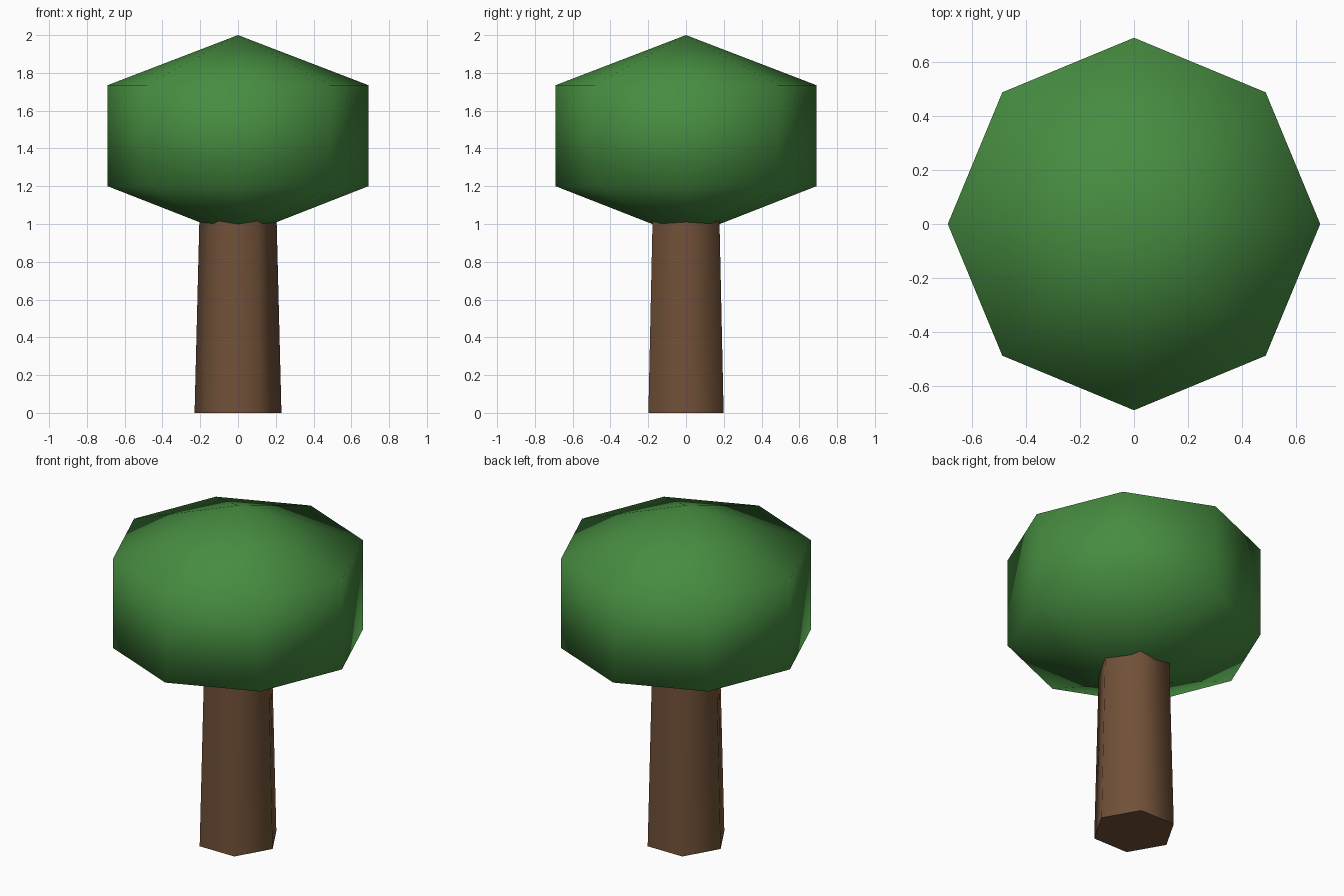
import bpy, bmesh, math

if "Cube" in bpy.data.objects:
    bpy.data.objects.remove(bpy.data.objects["Cube"])


def material(name, rgb):
    m = bpy.data.materials.new(name)
    m.diffuse_color = (*rgb, 1.0)
    m.use_nodes = True
    m.node_tree.nodes["Principled BSDF"].inputs["Base Color"].default_value = m.diffuse_color
    return m


def lathe(name, sides, rings, mat):
    """Stack of polygon rings (radius, z); a zero radius makes an apex, open ends are capped."""
    bm = bmesh.new()
    loops = []
    for r, z in rings:
        if r == 0:
            loops.append([bm.verts.new((0, 0, z))] * sides)
        else:
            loops.append([bm.verts.new((r * math.cos(math.tau * i / sides),
                                        r * math.sin(math.tau * i / sides), z))
                          for i in range(sides)])
    for a, b in zip(loops, loops[1:]):
        for i in range(sides):
            j = (i + 1) % sides
            bm.faces.new(dict.fromkeys((a[i], a[j], b[j], b[i])))
    for (r, z), loop in ((rings[0], loops[0]), (rings[-1], loops[-1])):
        if r > 0:
            bm.faces.new(loop)
    bmesh.ops.recalc_face_normals(bm, faces=bm.faces)
    me = bpy.data.meshes.new(name)
    bm.to_mesh(me)
    bm.free()
    me.materials.append(mat)
    ob = bpy.data.objects.new(name, me)
    bpy.context.collection.objects.link(ob)
    return ob


def shade(ob, angle):
    bpy.ops.object.select_all(action='DESELECT')
    ob.select_set(True)
    bpy.context.view_layer.objects.active = ob
    bpy.ops.object.shade_smooth_by_angle(angle=math.radians(angle))


leaf_green = material("leaf green", (0.062, 0.265, 0.052))
bark_brown = material("bark brown", (0.165, 0.082, 0.040))

# Six-sided tapering trunk, rounded sides with a flat foot
trunk = lathe("trunk", 6, [(0.23, 0.0), (0.20, 1.2)], bark_brown)
shade(trunk, 70)

# Eight-sided crown: drum with a low cone above and below, smooth all over
crown = lathe("crown", 8, [(0, 0.93), (0.69, 1.2), (0.69, 1.735), (0, 2.0)], leaf_green)
shade(crown, 180)
